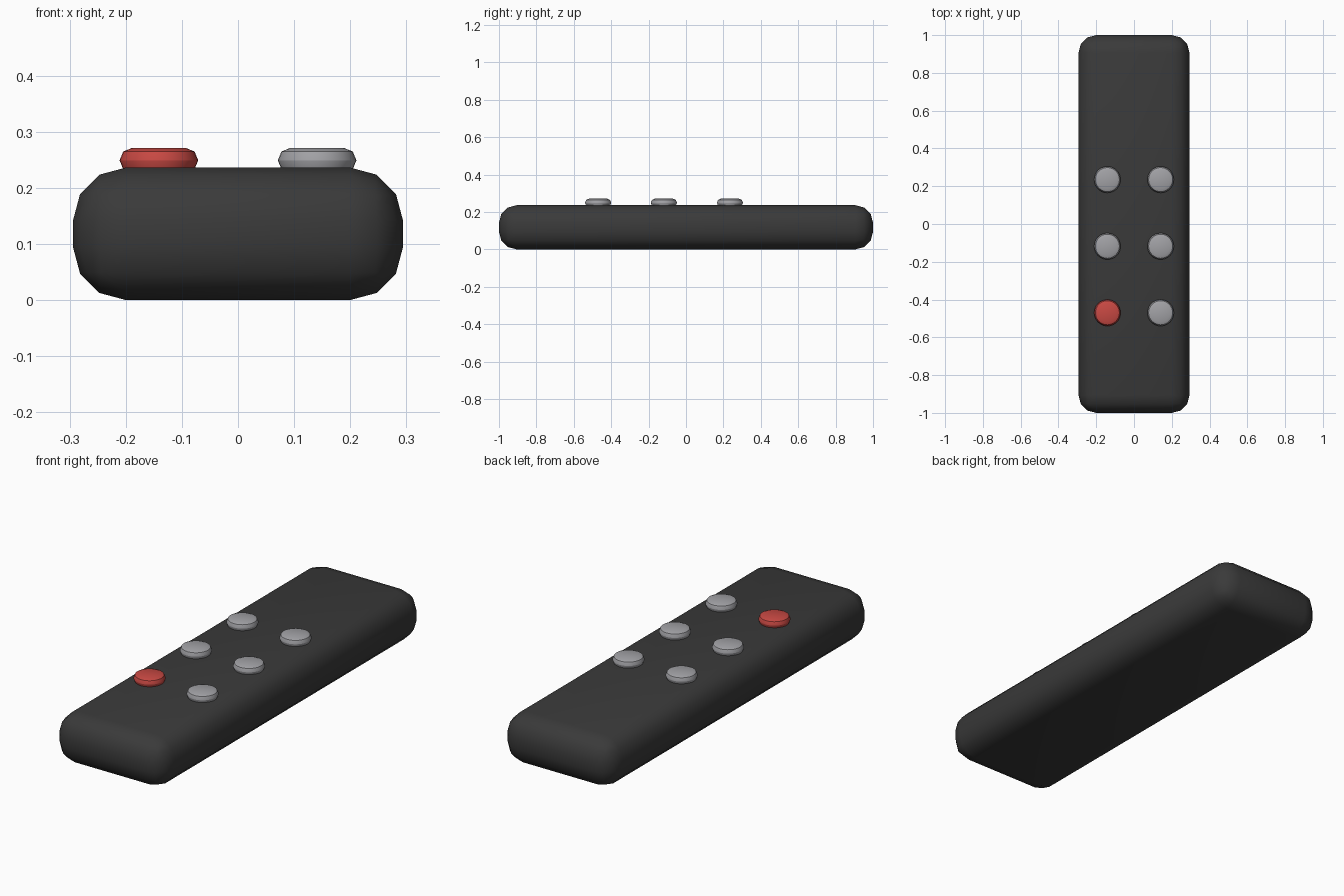
import bpy, bmesh, math
from mathutils import Matrix

cube = bpy.data.objects.get("Cube")
if cube:
    bpy.data.objects.remove(cube, do_unlink=True)


def material(name, rgb):
    mat = bpy.data.materials.new(name)
    mat.use_nodes = True
    mat.diffuse_color = (*rgb, 1)
    bsdf = next(n for n in mat.node_tree.nodes if n.type == "BSDF_PRINCIPLED")
    bsdf.inputs["Base Color"].default_value = (*rgb, 1)
    return mat


def finish(name, bm, location, mat, smooth_angle):
    mesh = bpy.data.meshes.new(name)
    bmesh.ops.recalc_face_normals(bm, faces=bm.faces)
    bm.to_mesh(mesh)
    bm.free()
    mesh.materials.append(mat)
    obj = bpy.data.objects.new(name, mesh)
    obj.location = location
    bpy.context.collection.objects.link(obj)
    bpy.ops.object.select_all(action="DESELECT")
    obj.select_set(True)
    bpy.context.view_layer.objects.active = obj
    bpy.ops.object.shade_smooth_by_angle(angle=math.radians(smooth_angle))
    return obj


def round_edges(bm, edges, radius, segments):
    bmesh.ops.bevel(bm, geom=edges, offset=radius, segments=segments,
                    profile=0.5, affect="EDGES", clamp_overlap=True)


charcoal = material("charcoal plastic", (0.042, 0.042, 0.042))
grey = material("grey rubber", (0.36, 0.36, 0.38))
red = material("red rubber", (0.58, 0.066, 0.056))

# Body: a long slab with rounded edges
WIDTH, LENGTH, HEIGHT = 0.588, 2.0, 0.236
bm = bmesh.new()
bmesh.ops.create_cube(bm, size=1, matrix=Matrix.Diagonal((WIDTH, LENGTH, HEIGHT, 1)))
round_edges(bm, bm.edges[:], 0.094, 3)
finish("remote_body", bm, (0, 0, HEIGHT / 2), charcoal, 60)

# Buttons: two columns of three rounded discs, sunk slightly into the body
BUTTON_HEIGHT = 0.044
for row, y in (("front", -0.47), ("middle", -0.118), ("back", 0.235)):
    for side, x in (("right", -0.141), ("left", 0.141)):
        bm = bmesh.new()
        bmesh.ops.create_cone(bm, cap_ends=True, segments=32, radius1=0.07,
                              radius2=0.07, depth=BUTTON_HEIGHT)
        rims = [e for e in bm.edges if e.calc_face_angle(0) > 1]
        round_edges(bm, rims, 0.0218, 2)
        mat = red if (row, side) == ("front", "right") else grey
        finish(f"button_{row}_{side}", bm, (x, y, 0.249), mat, 30)
